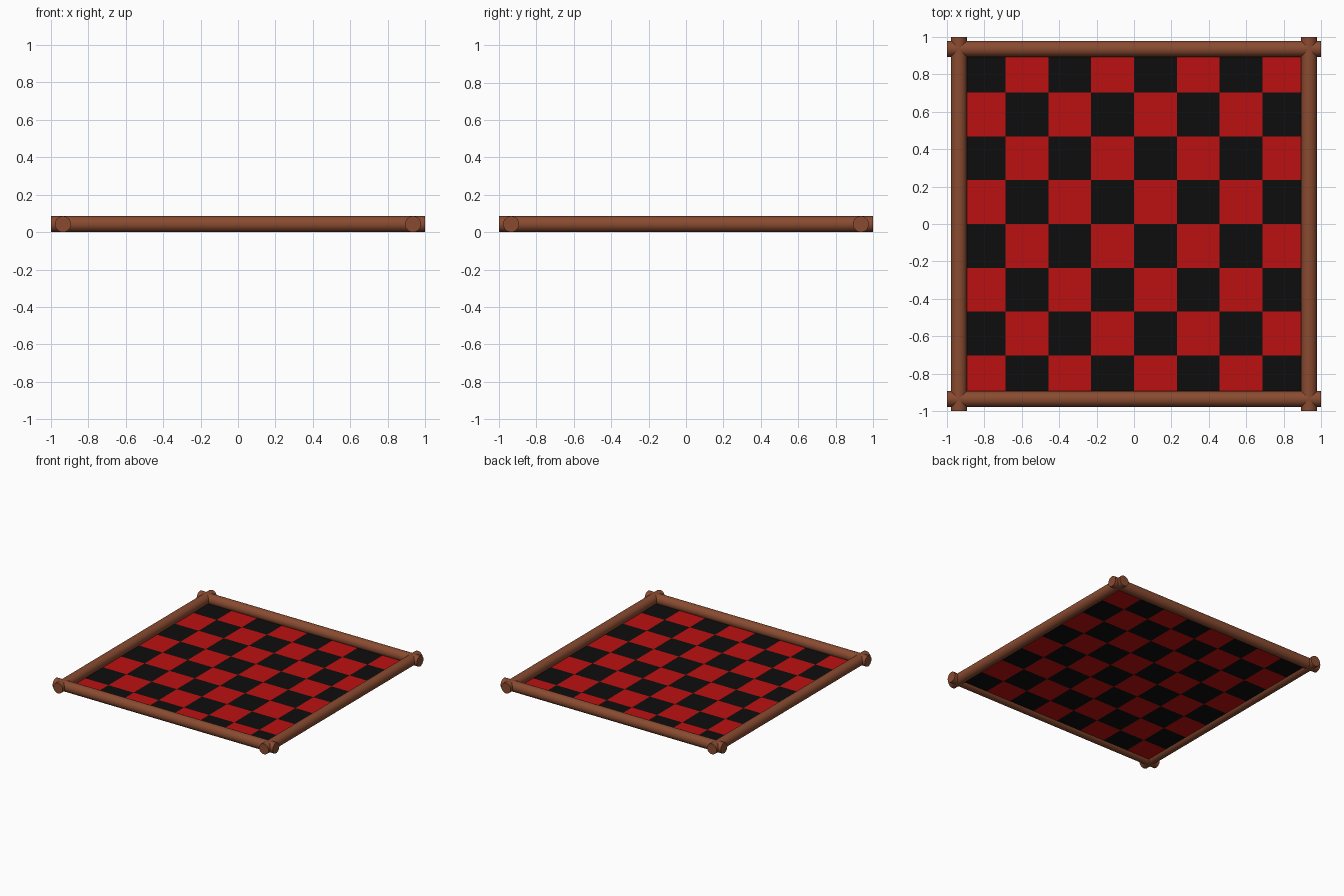
import bpy, bmesh, math

if "Cube" in bpy.data.objects:
    bpy.data.objects.remove(bpy.data.objects["Cube"])

def material(name, rgb):
    m = bpy.data.materials.new(name)
    m.diffuse_color = (*rgb, 1)
    m.use_nodes = True
    m.node_tree.nodes["Principled BSDF"].inputs["Base Color"].default_value = m.diffuse_color
    return m

wood = material("brown wood", (0.25, 0.07, 0.03))
red = material("red", (0.50, 0.005, 0.005))
black = material("black", (0.004, 0.004, 0.004))

R, OFF = 0.0427, 0.935   # rail radius and distance from the centre
HX, HY, Z = 0.914, 0.936, 0.02   # board half sizes and height

# Four round rails crossing at the corners
def rail(name, loc, rot):
    bpy.ops.mesh.primitive_cylinder_add(vertices=32, radius=R, depth=2, location=loc, rotation=rot)
    o = bpy.context.object
    o.name = name
    o.data.materials.append(wood)
    bpy.ops.object.shade_smooth_by_angle(angle=math.radians(40))

for s, n in ((-1, "front_rail"), (1, "back_rail")):
    rail(n, (0, s * OFF, R), (0, math.pi / 2, 0))
for s, n in ((-1, "left_rail"), (1, "right_rail")):
    rail(n, (s * OFF, 0, R), (math.pi / 2, 0, 0))

# Checkered sheet, 8 x 8, coloured by square parity
bm = bmesh.new()
bmesh.ops.create_grid(bm, x_segments=8, y_segments=8, size=1)
for f in bm.faces:
    c = f.calc_center_median()
    i, j = int((c.x + 1) * 4), int((c.y + 1) * 4)
    f.material_index = (i + j) % 2
for v in bm.verts:
    v.co = (v.co.x * HX, v.co.y * HY, Z)
me = bpy.data.meshes.new("checkered_board")
bm.to_mesh(me)
bm.free()
me.materials.append(red)
me.materials.append(black)
bpy.context.collection.objects.link(bpy.data.objects.new("checkered_board", me))
